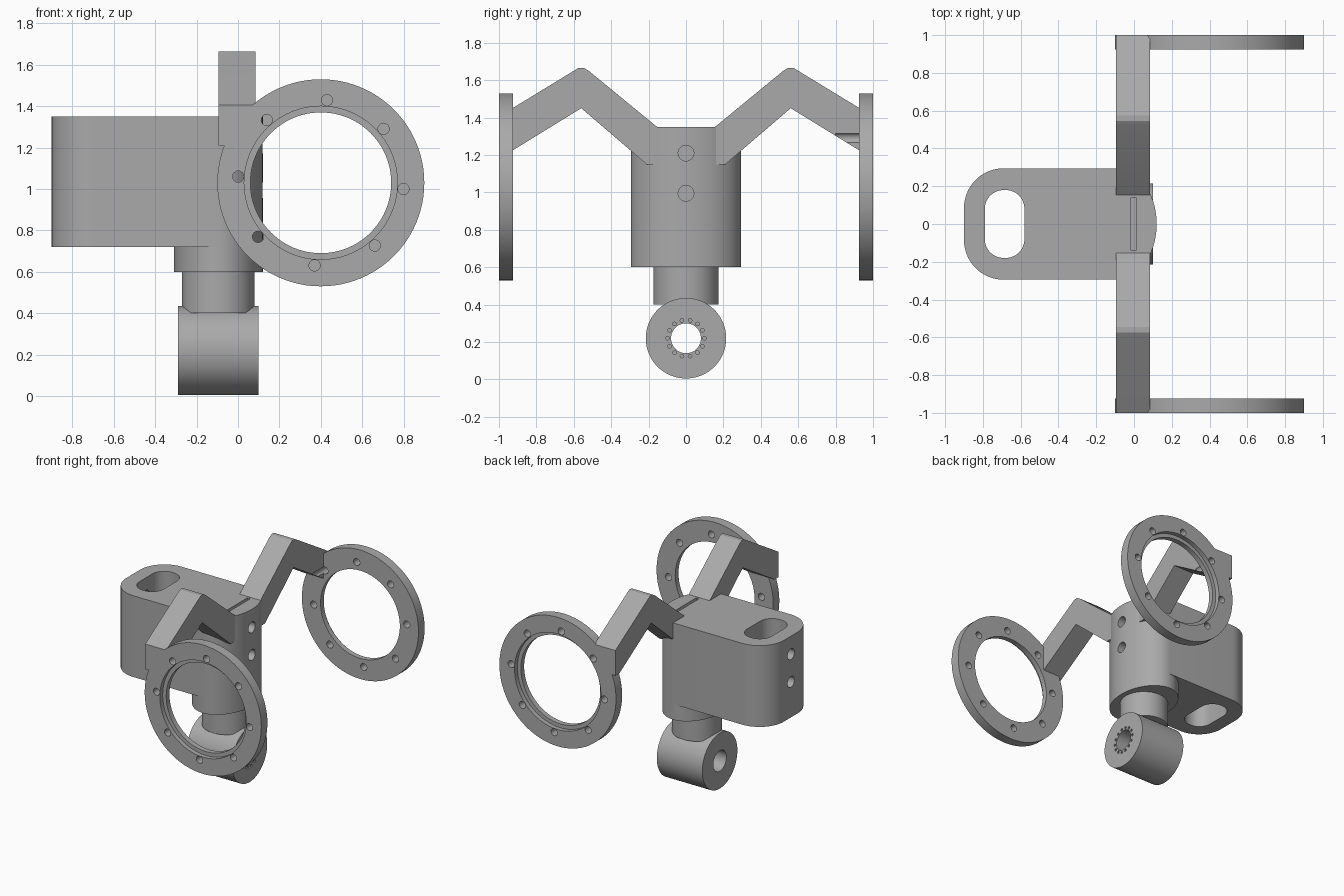
import bpy, bmesh, math
from mathutils import Vector

if "Cube" in bpy.data.objects:
    bpy.data.objects.remove(bpy.data.objects["Cube"])

grey = bpy.data.materials.new("plain_grey")
grey.use_nodes = True
COLOUR = (0.4, 0.4, 0.4, 1)
grey.diffuse_color = COLOUR
grey.node_tree.nodes["Principled BSDF"].inputs["Base Color"].default_value = COLOUR


def arc(cu, cv, ru, rv, start=0, end=360, steps=64):
    """Points on an ellipse; a full turn leaves out the repeated last point."""
    count = steps if end - start == 360 else steps + 1
    turns = [math.radians(start + (end - start) * i / steps) for i in range(count)]
    return [(cu + ru * math.cos(t), cv + rv * math.sin(t)) for t in turns]


def circle(u, v, r, steps=64):
    return arc(u, v, r, r, steps=steps)


def rounded_slot(u, v, hu, hv, r):
    pts = []
    for su, sv, start in ((1, 1, 0), (-1, 1, 90), (-1, -1, 180), (1, -1, 270)):
        pts += arc(u + su * (hu - r), v + sv * (hv - r), r, r, start, start + 90, 12)
    return pts


def place(axis, u, v, w):
    return Vector({"x": (w, u, v), "y": (u, w, v), "z": (u, v, w)}[axis])


def prisms(name, axis, parts):
    """Extrude each (outline, low, high) along the axis into one object."""
    bm = bmesh.new()
    for outline, low, high in parts:
        rings = [[bm.verts.new(place(axis, u, v, w)) for u, v in outline] for w in (low, high)]
        bm.faces.new(rings[0])
        bm.faces.new(rings[1])
        for i in range(len(outline)):
            j = (i + 1) % len(outline)
            bm.faces.new((rings[0][i], rings[0][j], rings[1][j], rings[1][i]))
    bmesh.ops.recalc_face_normals(bm, faces=bm.faces)
    mesh = bpy.data.meshes.new(name)
    bm.to_mesh(mesh)
    bm.free()
    mesh.materials.append(grey)
    obj = bpy.data.objects.new(name, mesh)
    bpy.context.collection.objects.link(obj)
    return obj


def activate(obj):
    bpy.ops.object.select_all(action="DESELECT")
    obj.select_set(True)
    bpy.context.view_layer.objects.active = obj


def combine(obj, other, operation="DIFFERENCE"):
    activate(obj)
    mod = obj.modifiers.new("combine", "BOOLEAN")
    mod.operation, mod.solver, mod.object = operation, "EXACT", other
    bpy.ops.object.modifier_apply(modifier=mod.name)
    bpy.data.objects.remove(other)


def finish(obj):
    activate(obj)
    bpy.ops.object.shade_smooth_by_angle(angle=math.radians(30))


# Main block: rounded at one end, elliptical at the other
AXIS_X = -0.095
outline = arc(AXIS_X, 0, 0.215, 0.295, -90, 90, 48)
outline += arc(-0.69, 0.085, 0.21, 0.21, 90, 180, 16)
outline += arc(-0.69, -0.085, 0.21, 0.21, 180, 270, 16)
body = prisms("body_block", "z", [(outline, 0.72, 1.35)])
groove = [(-0.015, -0.14), (0.01, -0.14), (0.01, 0.14), (-0.015, 0.14)]
combine(body, prisms("slot_cutter", "z", [
    (rounded_slot(-0.685, 0, 0.105, 0.18, 0.1), 0.6, 1.5),
    (groove, 1.325, 1.5)]))
bolt_holes = [(circle(0, z, 0.042, 32), low, high)
              for z in (0.995, 1.21) for low, high in ((-1, -0.7), (-0.13, 0.2))]
combine(body, prisms("bolt_hole_cutter", "x", bolt_holes))
finish(body)

# Elliptical collar and round neck below the block
finish(prisms("collar", "z", [(arc(AXIS_X, 0, 0.215, 0.295, steps=96), 0.6, 0.72)]))
finish(prisms("neck", "z", [(circle(AXIS_X, 0, 0.175), 0.4, 0.6)]))

# Cross barrel with a bore and a ring of small notches at one end
barrel = prisms("cross_barrel", "x", [(circle(0, 0.22, 0.215, 96), -0.29, 0.1)])
combine(barrel, prisms("bore_cutter", "x", [(circle(0, 0.22, 0.08), -0.5, 0.3)]))
notches = [(circle(u, v, 0.01, 8), 0.08, 0.2) for u, v in arc(0, 0.22, 0.098, 0.098, steps=14)]
combine(barrel, prisms("notch_cutter", "x", notches))
finish(barrel)

# Bent arms carrying the drilled rings
bent_profile = [(0.14, 1.338), (0.52, 1.65), (0.545, 1.665), (0.575, 1.665), (0.6, 1.65),
                (0.92, 1.455), (1, 1.405), (1, 1.21), (0.95, 1.21), (0.56, 1.45),
                (0.21, 1.15), (0.14, 1.15)]
RING_X, RING_Z = 0.4, 1.03
for side, name in ((-1, "front"), (1, "back")):
    def along(a, b):
        return sorted((side * a, side * b))

    ring = prisms(name + "_arm_and_ring", "y", [(circle(RING_X, RING_Z, 0.5, 96), *along(0.925, 1))])
    arm = prisms("arm", "x", [([(side * y, z) for y, z in bent_profile], -0.095, 0.085)])
    combine(ring, arm, "UNION")
    combine(ring, prisms("ring_bore_cutter", "y", [(circle(RING_X, RING_Z, 0.34, 96), *along(0.9, 1.1))]))
    combine(ring, prisms("ring_step_cutter", "y", [(circle(RING_X, RING_Z, 0.37, 96), *along(0.965, 1.1))]))
    centres = arc(RING_X, RING_Z, 0.4, 0.4, side * 4.3, side * 4.3 + 360, 8)[:8]
    combine(ring, prisms("ring_hole_cutter", "y",
                         [(circle(u, v, 0.027, 24), *along(0.8, 1.1)) for u, v in centres]))
    finish(ring)
